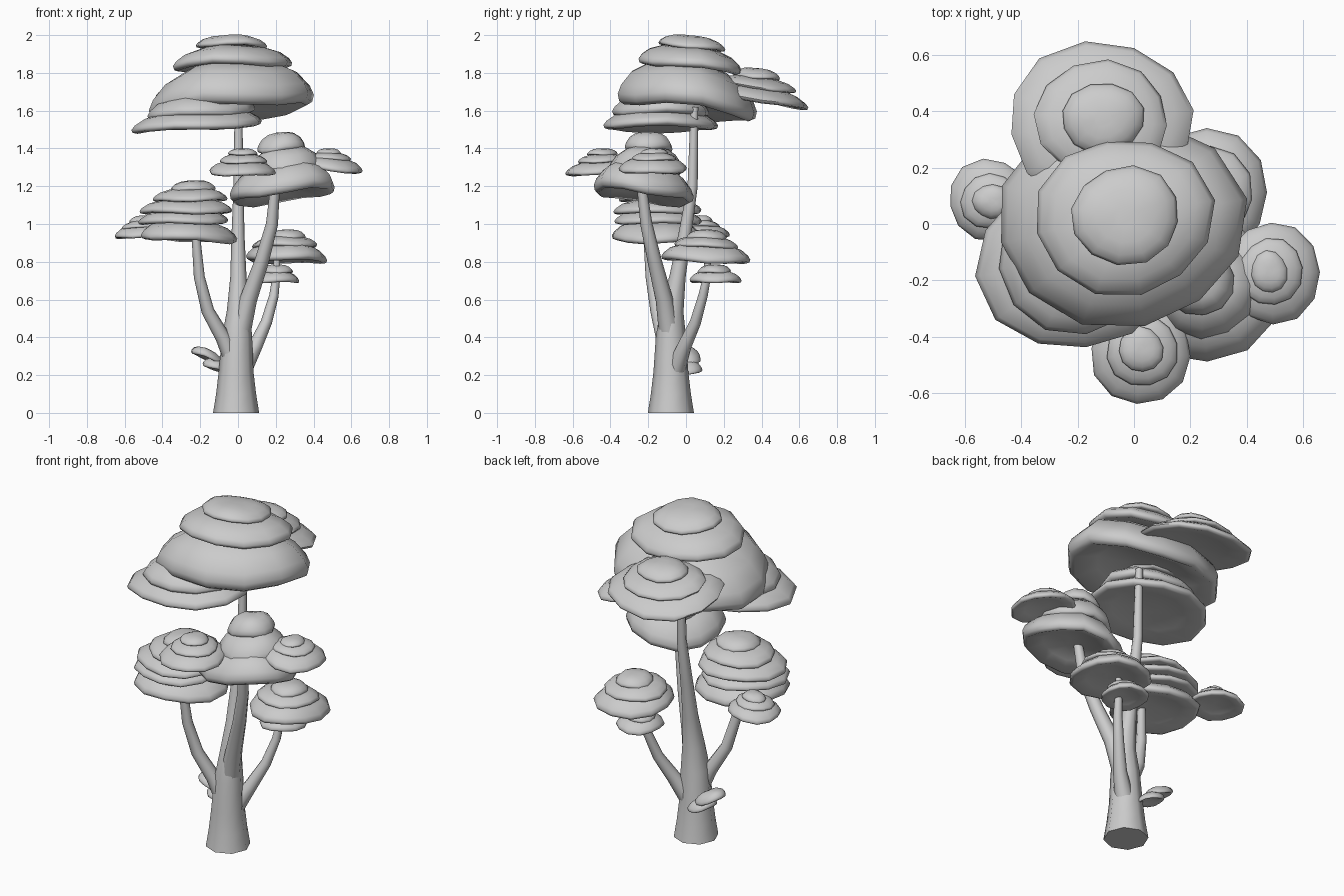
import bpy, bmesh, math, random
from mathutils import Vector

random.seed(4)
SIDES = 12


def finish(bm, name):
    bmesh.ops.recalc_face_normals(bm, faces=bm.faces)
    me = bpy.data.meshes.new(name)
    bm.to_mesh(me)
    bm.free()
    ob = bpy.data.objects.new(name, me)
    bpy.context.collection.objects.link(ob)
    bpy.ops.object.select_all(action='DESELECT')
    ob.select_set(True)
    bpy.context.view_layer.objects.active = ob
    bpy.ops.object.shade_smooth_by_angle(angle=math.radians(65))


def bridge(bm, rings):
    for a, b in zip(rings, rings[1:]):
        n = len(a)
        for i in range(n):
            bm.faces.new((a[i], a[(i + 1) % n], b[(i + 1) % n], b[i]))
    bm.faces.new(rings[0])
    bm.faces.new(rings[-1])


# radius and height fractions of one foliage plate, top to hollow underside
PROFILE = [(.22, 1), (.55, .91), (.8, .69), (.95, .4), (1, .2), (.98, .06), (.91, 0), (.6, .2), (.2, .3)]


def foliage(name, layers):
    """Layers: x, y, rim height, radius x, radius y, thickness, slope x, slope y."""
    bm = bmesh.new()
    for x, y, z, rx, ry, h, sx, sy in layers:
        p, q = random.uniform(0, 6), random.uniform(0, 6)
        turn = random.uniform(0, .5)
        rings = []
        for r, t in PROFILE:
            ring = []
            for i in range(SIDES):
                a = math.tau * i / SIDES + turn
                k = r * (1 + .025 * math.sin(2 * a + p) + .025 * math.sin(3 * a + q))
                dx, dy = rx * k * math.cos(a), ry * k * math.sin(a)
                wave = .07 * h * r * math.sin(3 * a + p)
                ring.append(bm.verts.new((x + dx, y + dy, z + h * t + sx * dx + sy * dy + wave)))
            rings.append(ring)
        bridge(bm, rings)
    finish(bm, name)


def limb(name, path, n=8):
    """Tapered tube; path points are x, y, z, radius."""
    bm = bmesh.new()
    pts = [Vector(p[:3]) for p in path]
    rings = []
    for i, p in enumerate(path):
        d = (pts[min(i + 1, len(pts) - 1)] - pts[max(i - 1, 0)]).normalized()
        if p[2] == 0:
            d = Vector((0, 0, 1))
        u = Vector((0, 1, 0)).cross(d).normalized()
        v = d.cross(u)
        rings.append([bm.verts.new(pts[i] + p[3] * (u * math.cos(math.tau * k / n) + v * math.sin(math.tau * k / n)))
                      for k in range(n)])
    bridge(bm, rings)
    finish(bm, name)


# trunk and branches
limb("trunk", [(-.01, -.08, 0, .122), (-.01, -.08, .1, .106), (-.01, -.08, .22, .092), (-.005, -.08, .4, .08),
               (.003, -.075, .54, .062), (.002, -.045, .72, .043), (0, -.005, .95, .034),
               (.003, .035, 1.2, .027), (.002, .045, 1.62, .02)])
limb("right_branch", [(.015, -.09, .44, .055), (.055, -.115, .6, .046), (.125, -.165, .8, .038),
                      (.18, -.21, 1.0, .032), (.2, -.24, 1.24, .024)])
limb("left_branch", [(-.03, -.1, .28, .045), (-.08, -.12, .4, .04), (-.16, -.155, .54, .034),
                     (-.205, -.185, .72, .029), (-.225, -.205, .96, .022)])
limb("back_branch", [(.03, -.05, .24, .05), (.09, -.01, .35, .038), (.15, .05, .48, .03),
                     (.19, .09, .62, .025), (.205, .115, .74, .02), (.205, .115, .87, .016)])

# crown
foliage("crown", [(-.045, .01, 1.59, .435, .385, .26, .08, -.13),
                  (-.035, .025, 1.82, .315, .285, .12, .02, -.1),
                  (-.03, .03, 1.93, .195, .175, .068, 0, -.1)])
foliage("crown_front_shelf", [(-.215, -.14, 1.5, .34, .315, .11, .05, 0),
                              (-.2, -.13, 1.57, .28, .265, .12, .05, 0),
                              (-.2, -.1, 1.635, .215, .22, .11, .05, 0)])
foliage("crown_back_shelf", [(-.12, .36, 1.65, .335, .285, .09, 0, -.17),
                             (-.115, .37, 1.715, .24, .21, .065, 0, -.13),
                             (-.11, .375, 1.77, .15, .125, .055, 0, -.08)])

# right foliage
foliage("right_foliage", [(.235, -.23, 1.14, .285, .26, .18, .12, -.12),
                          (.25, -.21, 1.26, .195, .2, .15, .06, -.03),
                          (.23, -.2, 1.385, .13, .125, .1, .1, 0)])
foliage("right_foliage_front", [(.025, -.455, 1.265, .18, .185, .07, 0, .07),
                                (.03, -.45, 1.325, .13, .125, .045, 0, .05),
                                (.025, -.445, 1.365, .08, .08, .035, 0, 0)])
foliage("right_foliage_side", [(.49, -.175, 1.28, .17, .185, .075, -.1, 0),
                               (.485, -.17, 1.34, .115, .12, .04, -.05, 0),
                               (.48, -.17, 1.37, .065, .075, .03, 0, 0)])

# left foliage
foliage("left_foliage", [(-.265, -.15, .91, .26, .245, .11, -.05, 0),
                         (-.285, -.15, 1.0, .235, .24, .08, 0, 0),
                         (-.27, -.15, 1.055, .245, .24, .08, 0, 0),
                         (-.25, -.15, 1.12, .2, .2, .07, .02, 0),
                         (-.24, -.15, 1.175, .12, .12, .055, .03, 0)])
foliage("left_foliage_side", [(-.51, .085, .93, .15, .145, .065, .06, 0),
                              (-.51, .08, .98, .105, .1, .04, .08, 0),
                              (-.505, .08, 1.01, .07, .06, .035, .08, 0)])

# low back foliage
foliage("back_foliage", [(.26, .11, .8, .22, .23, .1, -.02, -.05),
                         (.25, .11, .875, .17, .175, .06, 0, -.05),
                         (.26, .11, .92, .1, .11, .05, 0, -.03)])
foliage("back_foliage_low", [(.195, .155, .69, .13, .135, .065, 0, 0),
                             (.2, .15, .74, .09, .09, .045, 0, 0)])

# trunk shelves
foliage("trunk_shelf", [(-.11, .005, .225, .08, .08, .055, -.3, -.05),
                        (-.165, .005, .285, .085, .075, .055, -.38, -.1)])
